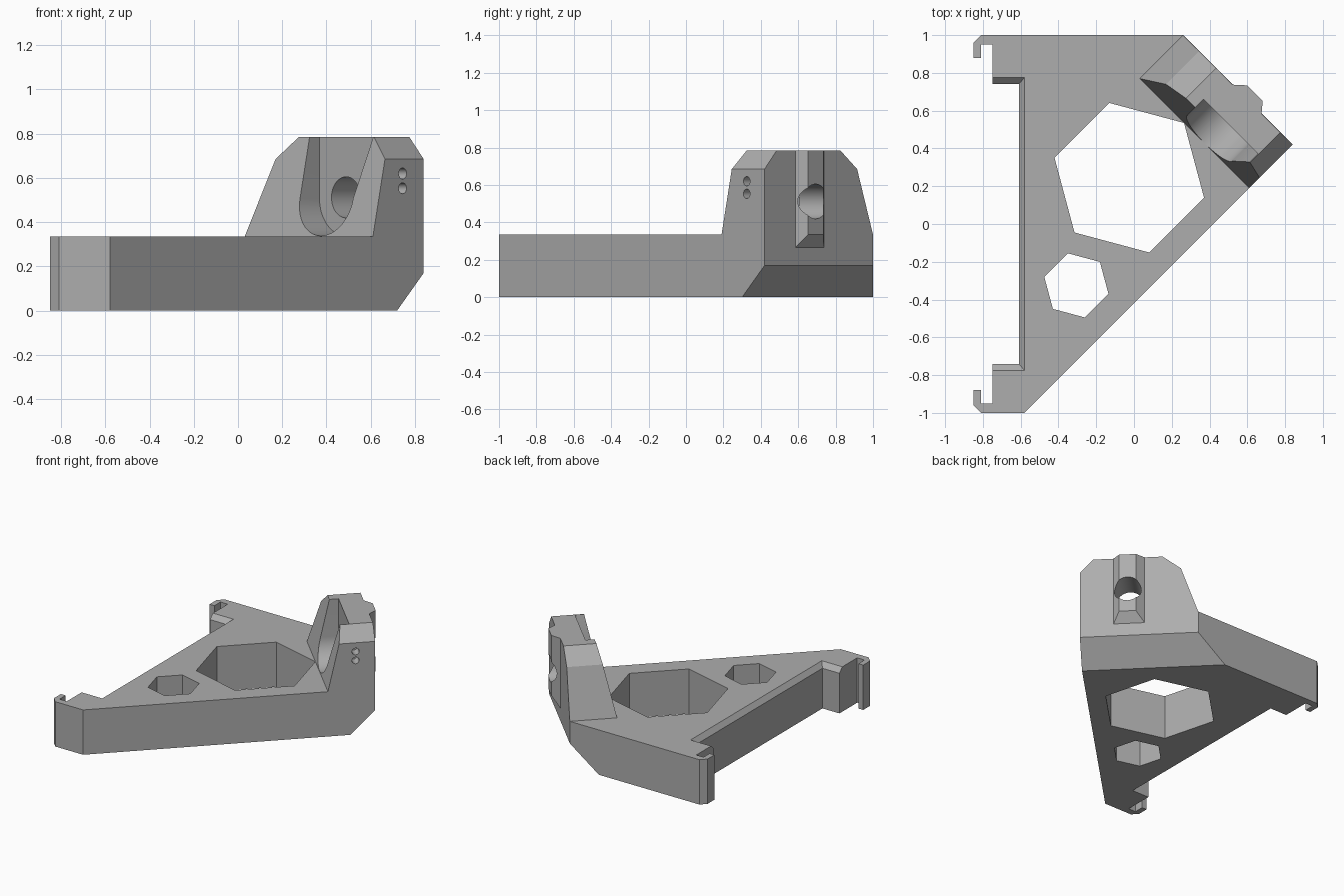
import bpy, bmesh
from math import cos, sin, pi, radians, sqrt

if "Cube" in bpy.data.objects:
    bpy.data.objects.remove(bpy.data.objects["Cube"])

TOP = 0.335           # plate thickness
FACE = 1.26 / sqrt(2)  # distance of the diagonal mounting face from the centre

grey = bpy.data.materials.new("grey_plastic")
grey.use_nodes = True
grey.diffuse_color = (0.42, 0.42, 0.42, 1)
grey.node_tree.nodes["Principled BSDF"].inputs["Base Color"].default_value = (0.42, 0.42, 0.42, 1)


def loft(name, ring_a, ring_b):
    """Closed solid between two matching rings of points."""
    bm = bmesh.new()
    a = [bm.verts.new(p) for p in ring_a]
    b = [bm.verts.new(p) for p in ring_b]
    bm.faces.new(a)
    bm.faces.new(b[::-1])
    for i in range(len(a)):
        j = (i + 1) % len(a)
        bm.faces.new((a[j], a[i], b[i], b[j]))
    bmesh.ops.recalc_face_normals(bm, faces=bm.faces)
    mesh = bpy.data.meshes.new(name)
    bm.to_mesh(mesh)
    bm.free()
    mesh.materials.append(grey)
    ob = bpy.data.objects.new(name, mesh)
    bpy.context.collection.objects.link(ob)
    return ob


def flat(points, z):
    return [(x, y, z) for x, y in points]


def diagonal(u, n, z):
    """u runs along the mounting face, n points out of it."""
    return ((u + n) / sqrt(2), (n - u) / sqrt(2), z)


def facing(points, n):
    return [diagonal(u, n, z) for u, z in points]


def circle(cx, cy, r, sides, start=0.0):
    steps = [radians(start) + 2 * pi * i / sides for i in range(sides)]
    return [(cx + r * cos(t), cy + r * sin(t)) for t in steps]


def cut(target, *cutters):
    bpy.context.view_layer.objects.active = target
    for c in cutters:
        c.hide_render = True
        mod = target.modifiers.new("cut", 'BOOLEAN')
        mod.operation = 'DIFFERENCE'
        mod.solver = 'EXACT'
        mod.object = c
        bpy.ops.object.modifier_apply(modifier=mod.name)


def discard(*obs):
    for ob in obs:
        bpy.data.objects.remove(ob)


# Base plate outline: one hooked arm, mirrored front to back
arm = [(-0.81, 1), (-0.85, 0.96), (-0.85, 0.878), (-0.81, 0.878),
       (-0.81, 0.95), (-0.75, 0.95), (-0.75, 0.74), (-0.61, 0.74)]
outline = arm + [(x, -y) for x, y in reversed(arm)]
outline += [(-0.58, -1), (0.84, 0.42), (0.26, 1)]
plate = loft("base_plate", flat(outline, 0), flat(outline, TOP))


# Hexagonal windows, bevelled recess rim and sloped underside
def hex_cutter(x, y, r):
    ring = circle(x, y, r, 6, 105)
    return loft("hex_cutter", flat(ring, -0.1), flat(ring, 0.5))


def rim(x, y, z):
    return flat([(-1, -y), (x, -y), (x, y), (-1, y)], z)


under = [(FACE - 0.17, 0), (FACE + 0.1, 0.27), (FACE + 0.1, -0.1), (FACE - 0.27, -0.1)]
tools = [hex_cutter(-0.025, 0.245, 0.41),
         hex_cutter(-0.305, -0.325, 0.176),
         loft("rim_cutter", rim(-0.64, 0.705, TOP - 0.07), rim(-0.55, 0.81, TOP + 0.035)),
         loft("underside_cutter", [diagonal(-1.5, n, z) for n, z in under],
              [diagonal(1.5, n, z) for n, z in under])]
cut(plate, *tools)
discard(*tools)

# Upright with a leaning inner face and clipped top corners
shape = [(0.297, TOP), (0.297, 0.685), (0.205, 0.785), (-0.276, 0.785),
         (-0.403, 0.685), (-0.523, TOP)]
inner = [diagonal(u, 0.566 + 0.22 * (z - TOP), z) for u, z in shape]
upright = loft("upright", inner, facing(shape, FACE))

# Guide rib on the outer face
rib = loft("guide_rib",
           facing([(-0.152, 0.265), (0.064, 0.265), (0.064, 0.785), (-0.152, 0.785)], FACE),
           facing([(-0.095, TOP), (0.021, TOP), (0.021, 0.785), (-0.095, 0.785)], FACE + 0.052))

# Round-bottomed pocket, screw hole and two small side holes
CU, CZ, R = -0.037, 0.508, 0.17
pocket = [(CU + R * cos(t), CZ + R * sin(t))
          for t in [pi + pi * i / 32 for i in range(33)]]
pocket += [(0.21, 0.825), (CU - R, 0.825)]
pocket_cutter = loft("pocket_cutter", facing(pocket, 0.4), facing(pocket, 0.728))
bore = circle(CU, CZ + 0.004, 0.093, 40)
bore_cutter = loft("bore_cutter", facing(bore, 0.5), facing(bore, 1.1))
dots = []
for z in (0.62, 0.553):
    ring = circle(0.756, z, 0.025, 20)
    dots.append(loft("dot_cutter", [diagonal(0.22, n, h) for n, h in ring],
                     [diagonal(0.35, n, h) for n, h in ring]))
cut(upright, pocket_cutter, bore_cutter, *dots)
cut(rib, bore_cutter)
discard(pocket_cutter, bore_cutter, *dots)

# Smooth the round walls, keep the edges sharp
bpy.ops.object.select_all(action='DESELECT')
for ob in (plate, upright, rib):
    ob.select_set(True)
bpy.context.view_layer.objects.active = upright
bpy.ops.object.shade_smooth_by_angle(angle=radians(25))
